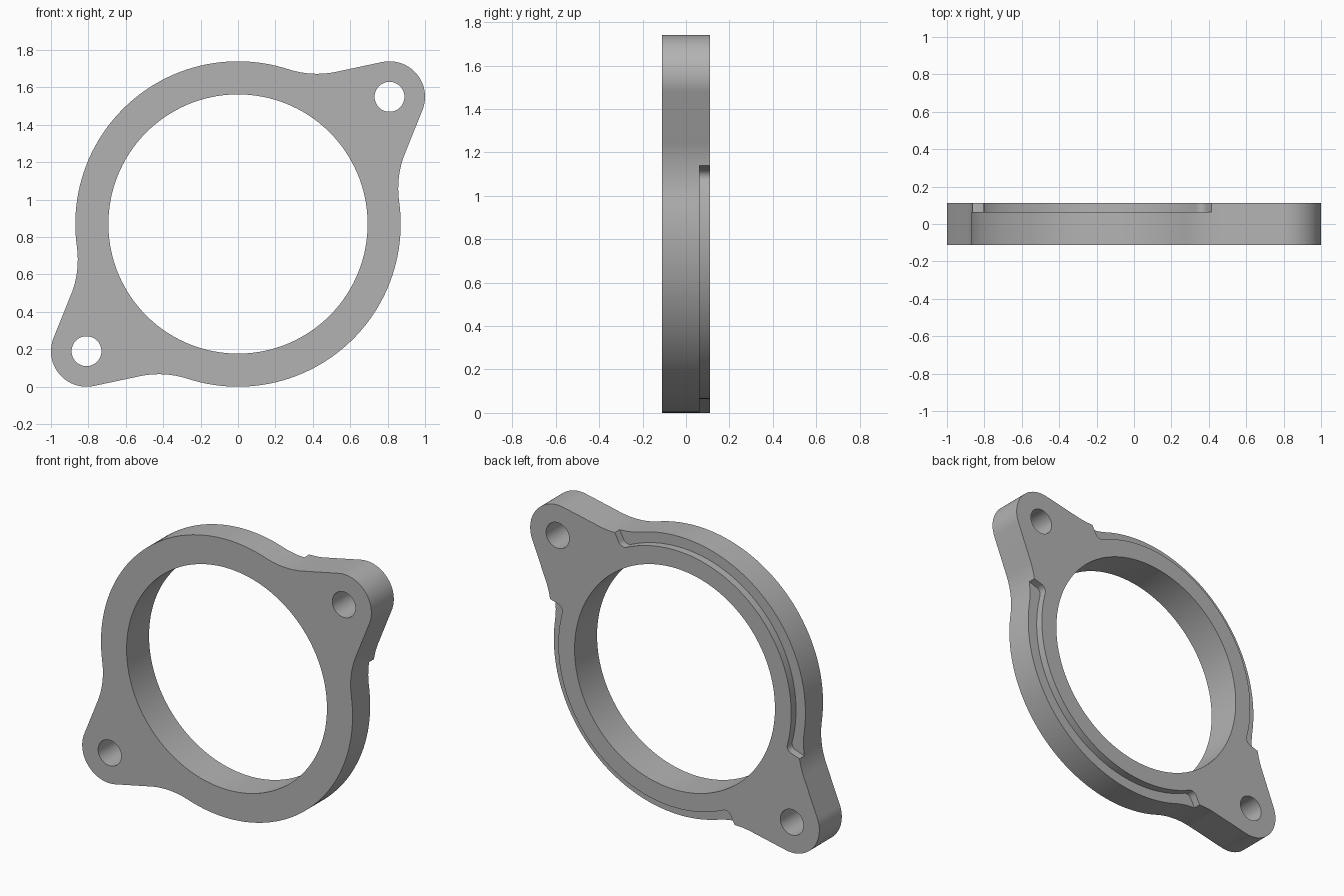
import bpy
import bmesh
from math import sin, cos, pi, radians, asin, atan2, sqrt, hypot

cube = bpy.data.objects.get("Cube")
if cube:
    bpy.data.objects.remove(cube, do_unlink=True)

# Main dimensions
RING, BORE, EAR, HOLE = 0.87, 0.693, 0.19, 0.08
EAR_X, EAR_Z = 0.81, 0.68
HALF, STEP_Y = 0.111, 0.063
STEP_R, STEP_FILLET = 0.805, 0.04
BLEND = 0.5
AXIS = atan2(EAR_Z, EAR_X)
EAR_DIST = hypot(EAR_X, EAR_Z)

grey = bpy.data.materials.new("grey metal")
grey.use_nodes = True
colour = (0.45, 0.45, 0.45, 1)
grey.diffuse_color = colour
grey.node_tree.nodes["Principled BSDF"].inputs["Base Color"].default_value = colour


def arc(cu, cv, r, a0, a1, n):
    return [(cu + r * cos(a0 + (a1 - a0) * i / n), cv + r * sin(a0 + (a1 - a0) * i / n))
            for i in range(n + 1)]


def prism(name, pts, y0, y1):
    """Extrude a profile, drawn along the ear axis, from y0 to y1."""
    bm = bmesh.new()
    c, s = cos(AXIS), sin(AXIS)
    face = bm.faces.new([bm.verts.new((u * c - v * s, y0, RING + u * s + v * c)) for u, v in pts])
    out = bmesh.ops.extrude_face_region(bm, geom=[face])["geom"]
    bmesh.ops.translate(bm, vec=(0, y1 - y0, 0),
                        verts=[g for g in out if isinstance(g, bmesh.types.BMVert)])
    bmesh.ops.recalc_face_normals(bm, faces=bm.faces)
    mesh = bpy.data.meshes.new(name)
    bm.to_mesh(mesh)
    bm.free()
    mesh.materials.append(grey)
    obj = bpy.data.objects.new(name, mesh)
    bpy.context.collection.objects.link(obj)
    return obj


def flange_outline():
    # One quarter: ear tip, straight flank, concave blend, ring
    normal = radians(102) - AXIS
    nu, nv = cos(normal), sin(normal)
    reach = EAR_DIST * nu + EAR + BLEND
    slide = sqrt((RING + BLEND) ** 2 - reach ** 2)
    cu, cv = nu * reach + nv * slide, nv * reach - nu * slide
    ring_angle = atan2(cv, cu)
    quarter = arc(EAR_DIST, 0, EAR, 0, normal, 16)
    quarter += arc(cu, cv, BLEND, normal + pi, ring_angle + pi, 12)
    quarter += arc(0, 0, RING, ring_angle, pi / 2, 24)[1:]
    # Mirror to a half, then turn it for the other half
    half = quarter + [(-u, v) for u, v in quarter[-2::-1]]
    return half + [(-u, -v) for u, v in half[1:-1]]


def step_outline(side):
    # Arc band with filleted inner corners and radial ends
    end = radians(22.7)
    cr = STEP_R + STEP_FILLET
    mid = end + asin(STEP_FILLET / cr)
    corner = arc(cr * cos(mid), cr * sin(mid), STEP_FILLET, end - pi / 2, mid - pi, 8)
    pts = corner + arc(0, 0, STEP_R, mid, pi - mid, 64)[1:-1]
    pts += [(-u, v) for u, v in reversed(corner)]
    pts += arc(0, 0, 1.1, pi - end, end, 32)
    return [(u * side, v * side) for u, v in pts]


# Flange body with its bore, bolt holes and rear rim steps
flange = prism("flange", flange_outline(), -HALF, HALF)
cutters = [prism("bore_cutter", arc(0, 0, BORE, 0, 2 * pi, 128)[:-1], -1, 1)]
for side in (1, -1):
    cutters.append(prism("bolt_hole_cutter",
                         arc(side * EAR_DIST, 0, HOLE, 0, 2 * pi, 40)[:-1], -1, 1))
    cutters.append(prism("rim_step_cutter", step_outline(side), STEP_Y, 1))

bpy.ops.object.select_all(action='DESELECT')
bpy.context.view_layer.objects.active = flange
flange.select_set(True)
for cutter in cutters:
    cutter.hide_render = True
    mod = flange.modifiers.new("cut", 'BOOLEAN')
    mod.operation, mod.solver, mod.object = 'DIFFERENCE', 'EXACT', cutter
    bpy.ops.object.modifier_apply(modifier=mod.name)
    bpy.data.objects.remove(cutter, do_unlink=True)

bpy.ops.object.shade_smooth_by_angle(angle=radians(30))
